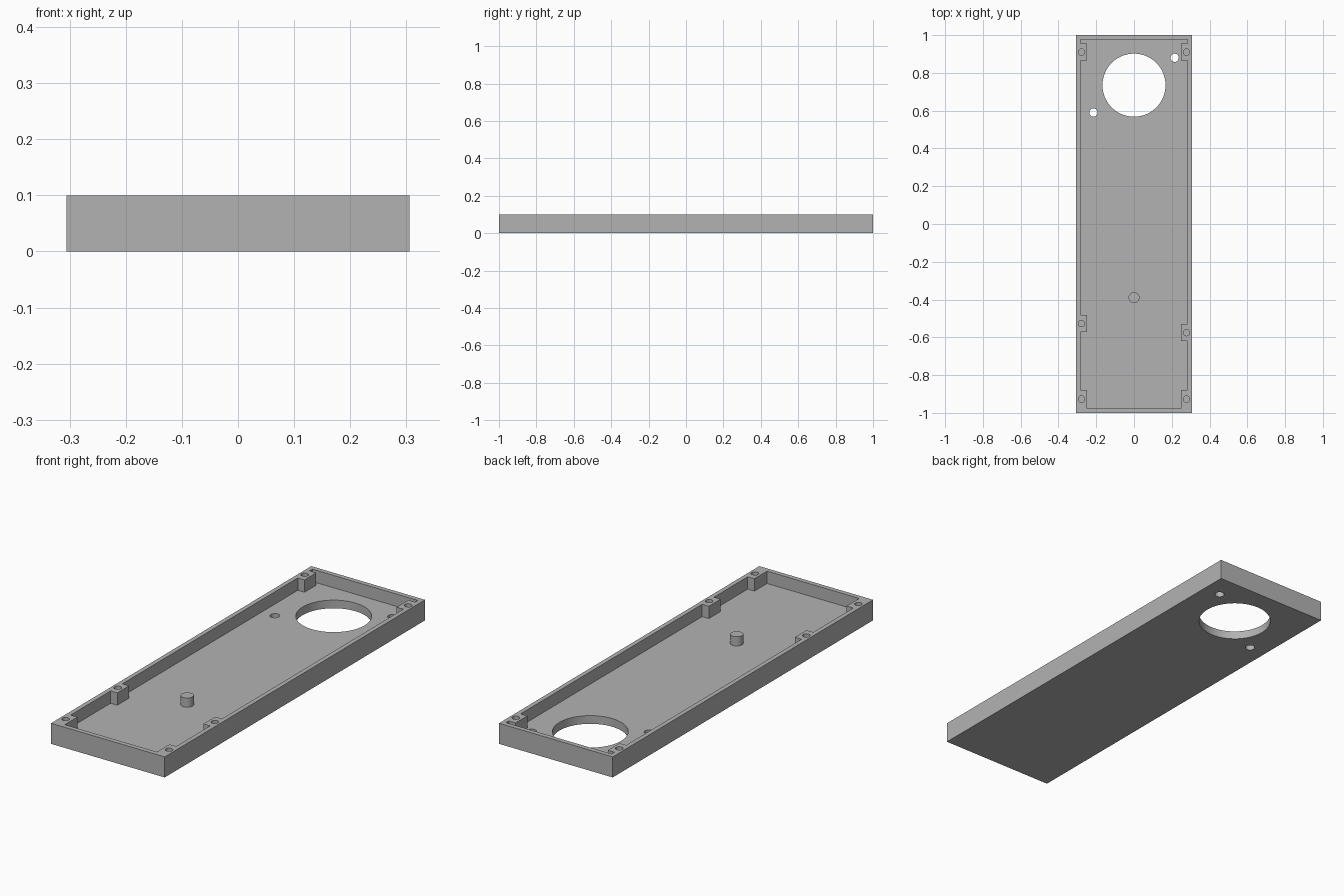
import bpy
import bmesh

cube = bpy.data.objects.get("Cube")
if cube:
    bpy.data.objects.remove(cube, do_unlink=True)

HALF_W, HALF_L, HEIGHT, FLOOR = 0.306, 1.0, 0.1, 0.04
IN_X, IN_Y, BOSS_X = 0.284, 0.977, 0.248
SCREW_X = 0.278

grey = bpy.data.materials.new("plain grey")
grey.use_nodes = True
grey.diffuse_color = (0.45, 0.45, 0.45, 1)
grey.node_tree.nodes["Principled BSDF"].inputs["Base Color"].default_value = (0.45, 0.45, 0.45, 1)


def make_object(name, bm):
    bmesh.ops.recalc_face_normals(bm, faces=bm.faces[:])
    mesh = bpy.data.meshes.new(name)
    bm.to_mesh(mesh)
    bm.free()
    mesh.materials.append(grey)
    obj = bpy.data.objects.new(name, mesh)
    bpy.context.collection.objects.link(obj)
    return obj


def prism(name, outline, z0, z1):
    bm = bmesh.new()
    face = bm.faces.new([bm.verts.new((x, y, z0)) for x, y in outline])
    out = bmesh.ops.extrude_face_region(bm, geom=[face])
    top = [v for v in out["geom"] if isinstance(v, bmesh.types.BMVert)]
    bmesh.ops.translate(bm, verts=top, vec=(0, 0, z1 - z0))
    return make_object(name, bm)


def add_cylinder(bm, x, y, radius, z0, z1, sides=32):
    made = bmesh.ops.create_cone(bm, cap_ends=True, segments=sides, radius1=radius,
                                 radius2=radius, depth=z1 - z0)
    bmesh.ops.translate(bm, verts=made["verts"], vec=(x, y, (z0 + z1) / 2))


def side_outline(side, bosses):
    """Inner wall line from front to back, stepping in around each screw boss."""
    pts = []
    for y0, y1 in bosses:
        if y0 > -IN_Y:
            pts += [(side * IN_X, y0)]
        pts += [(side * BOSS_X, max(y0, -IN_Y)), (side * BOSS_X, y1), (side * IN_X, y1)]
    return pts + [(side * IN_X, IN_Y)]


def smooth(obj):
    bpy.ops.object.select_all(action="DESELECT")
    obj.select_set(True)
    bpy.context.view_layer.objects.active = obj
    bpy.ops.object.shade_smooth_by_angle(angle=0.6)


# Outer block
tray = prism("tray", [(-HALF_W, -HALF_L), (HALF_W, -HALF_L), (HALF_W, HALF_L), (-HALF_W, HALF_L)],
             0, HEIGHT)

# Hollow, leaving the screw bosses standing against the side walls
front, back = (-1, -0.88), (0.865, 0.955)
left = side_outline(1, [front, (-0.62, -0.53), back])
right = side_outline(-1, [front, (-0.573, -0.483), back])
cavity = prism("cavity_cutter", left + right[::-1], FLOOR, 0.2)

# Speaker opening, two through holes and the blind screw holes
bm = bmesh.new()
add_cylinder(bm, 0, 0.735, 0.167, -0.1, 0.2, 64)
for x, y in ((0.215, 0.88), (-0.215, 0.59)):
    add_cylinder(bm, x, y, 0.022, -0.1, 0.2)
for x, mid in ((SCREW_X, -0.575), (-SCREW_X, -0.527)):
    for y in (-0.927, mid, 0.91):
        add_cylinder(bm, x, y, 0.017, FLOOR + 0.005, 0.2, 24)
holes = make_object("hole_cutter", bm)

for cutter in (cavity, holes):
    cutter.hide_render = True
    mod = tray.modifiers.new(cutter.name, "BOOLEAN")
    mod.operation = "DIFFERENCE"
    mod.solver = "EXACT"
    mod.object = cutter
    bpy.context.view_layer.objects.active = tray
    bpy.ops.object.modifier_apply(modifier=mod.name)
for cutter in (cavity, holes):
    bpy.data.objects.remove(cutter, do_unlink=True)
smooth(tray)

# Round post on the floor
bm = bmesh.new()
add_cylinder(bm, 0, -0.39, 0.029, FLOOR - 0.005, 0.085)
smooth(make_object("post", bm))
